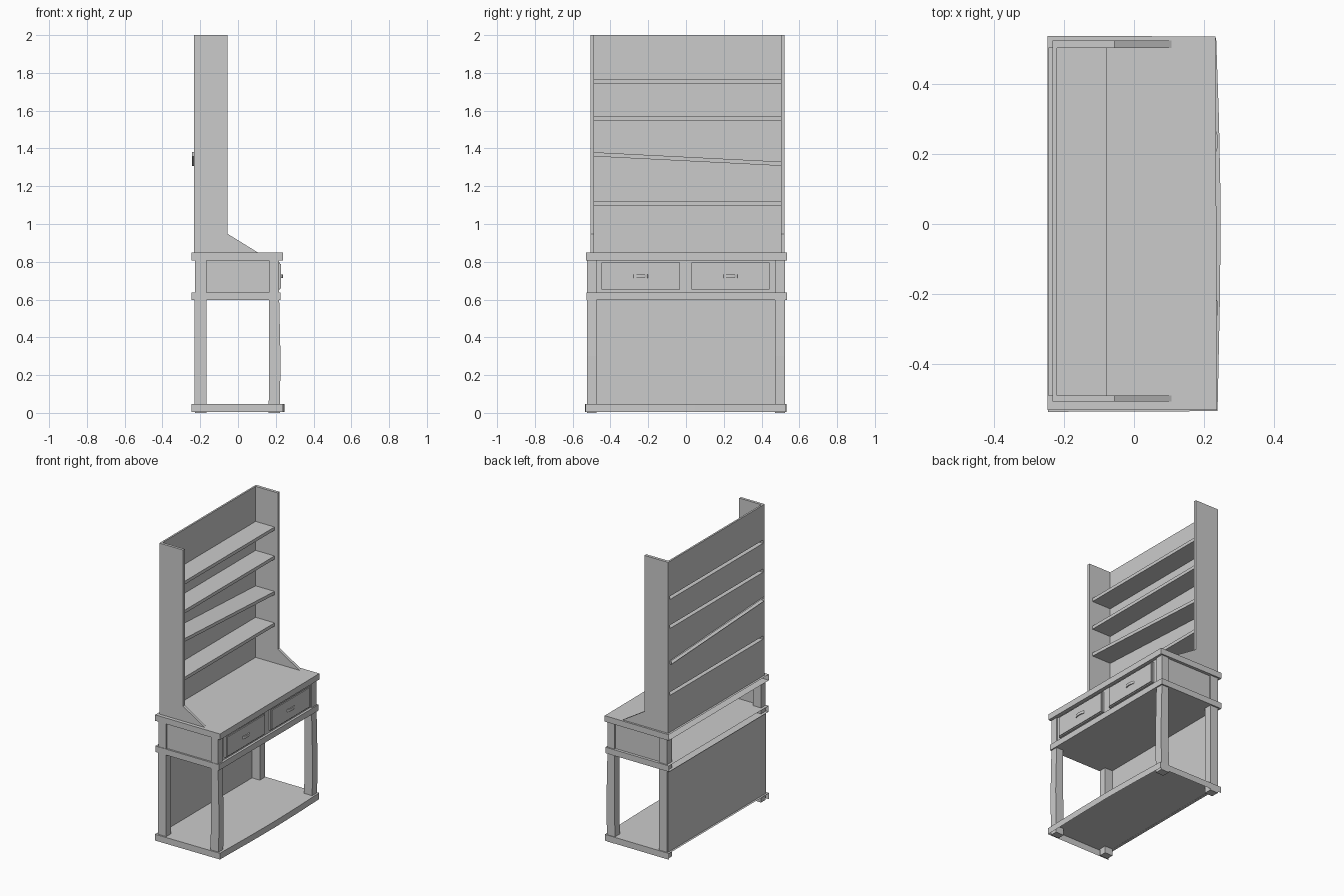
import bpy, bmesh, math

if "Cube" in bpy.data.objects:
    bpy.data.objects.remove(bpy.data.objects["Cube"])


def prism(name, pts, axis, lo, hi, skip=()):
    """Extrude a 2D profile along an axis; skip holds side numbers or 'lo'/'hi' to leave open."""
    def place(p, h):
        a, b = p
        return {'x': (h, a, b), 'y': (a, h, b), 'z': (a, b, h)}[axis]
    bm = bmesh.new()
    low = [bm.verts.new(place(p, lo)) for p in pts]
    top = [bm.verts.new(place(p, hi)) for p in pts]
    n = len(pts)
    for i in range(n):
        j = (i + 1) % n
        if i not in skip:
            bm.faces.new((low[i], low[j], top[j], top[i]))
    if 'lo' not in skip:
        bm.faces.new(low[::-1])
    if 'hi' not in skip:
        bm.faces.new(top)
    bmesh.ops.recalc_face_normals(bm, faces=bm.faces)
    mesh = bpy.data.meshes.new(name)
    bm.to_mesh(mesh)
    bm.free()
    ob = bpy.data.objects.new(name, mesh)
    bpy.context.collection.objects.link(ob)
    return ob


def box(name, x, y, z, skip=()):
    # side 3 is the back (-x) side
    pts = [(x[0], y[0]), (x[1], y[0]), (x[1], y[1]), (x[0], y[1])]
    return prism(name, pts, 'z', z[0], z[1], skip)


BACK = 3

# base plank with a slightly bowed front edge, open underneath and behind
base = [(-0.245, -0.535), (0.238, -0.533), (0.245, -0.2), (0.247, 0.05),
        (0.242, 0.3), (0.234, 0.53), (-0.245, 0.532)]
prism("base_plank", base, 'z', 0.004, 0.046, (6, 'lo'))

# middle ledge and table top, open behind
box("middle_ledge", (-0.247, 0.226), (-0.527, 0.534), (0.597, 0.637), (BACK,))
top = [(-0.247, -0.53), (0.237, -0.53), (0.232, 0.534), (-0.247, 0.536)]
prism("table_top", top, 'z', 0.808, 0.848, (BACK,))

# four legs running from the floor up to the table top
for side, y0, y1 in (("left", -0.524, -0.475), ("right", 0.472, 0.525)):
    box(f"{side}_back_leg", (-0.227, -0.168), (y0, y1), (0.0, 0.808))
    leg = [(0.162, 0.0), (0.222, 0.0), (0.225, 0.3), (0.218, 0.6),
           (0.218, 0.808), (0.165, 0.808), (0.165, 0.25)]
    prism(f"{side}_front_leg", leg, 'y', y0, y1)

# lower back panel
box("lower_back_panel", (-0.231, -0.226), (-0.522, 0.522), (0.045, 0.597))

# recessed drawer case sides and the drawer face frame
for side, y0 in (("left", -0.515), ("right", 0.507)):
    box(f"{side}_case_panel", (-0.17, 0.21), (y0, y0 + 0.008), (0.637, 0.808))
box("drawer_face_frame", (0.198, 0.21), (-0.475, 0.472), (0.637, 0.808))

# drawers with a thin surround, raised fronts and arched pulls
for side, yc in (("left", -0.24), ("right", 0.235)):
    box(f"{side}_drawer_surround", (0.208, 0.222), (yc - 0.207, yc + 0.207), (0.653, 0.796))
    box(f"{side}_drawer_front", (0.22, 0.228), (yc - 0.2, yc + 0.2), (0.659, 0.789))
    outer, inner = [], []
    for k in range(7):
        a = math.pi * k / 6
        outer.append((0.225 + 0.014 * math.sin(a), yc + 0.04 * math.cos(a)))
        inner.append((0.225 + 0.007 * math.sin(a), yc + 0.030 * math.cos(a)))
    prism(f"{side}_drawer_pull", outer + inner[::-1], 'z', 0.715, 0.733)

# tall hutch sides with a sloping foot
cheek = [(-0.232, 0.848), (0.107, 0.848), (-0.055, 0.948), (-0.055, 2.0), (-0.232, 2.0)]
for side, y0, y1 in (("left", -0.506, -0.488), ("right", 0.502, 0.522)):
    prism(f"{side}_hutch_side", cheek, 'y', y0, y1)

# shelves, open at the back, the second one sagging to one side
YL, YR, T = -0.49, 0.503, 0.022
shelves = [(1.096, 1.096), (1.358, 1.308), (1.547, 1.547), (1.742, 1.742)]
for i, (zl, zr) in enumerate(shelves):
    x0 = -0.243 if i == 1 else -0.232
    prism(f"shelf_{i + 1}", [(YL, zl), (YR, zr), (YR, zr + T), (YL, zl + T)],
          'x', x0, -0.079, ('lo',))

# hutch back boards filling the spaces between the shelves
bottoms = [(0.848, 0.848)] + [(a + T, b + T) for a, b in shelves]
tops = shelves + [(2.0, 2.0)]
for i, ((bl, br), (tl, tr)) in enumerate(zip(bottoms, tops)):
    prism(f"hutch_back_board_{i + 1}", [(YL, bl), (YR, br), (YR, tr), (YL, tl)],
          'x', -0.232, -0.22)
